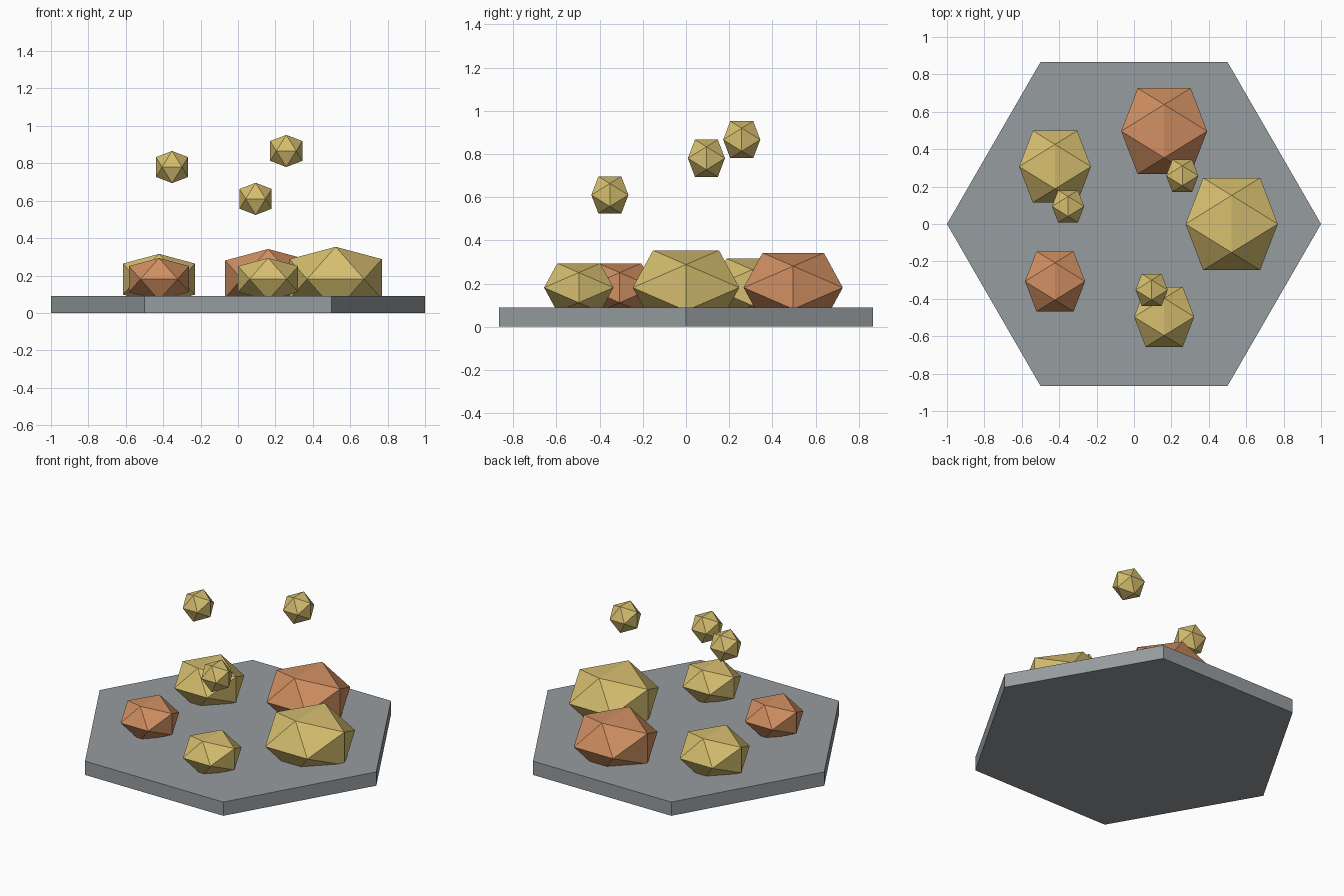
import bpy
import bmesh
from math import cos, sin, radians, sqrt
from mathutils import Vector

cube = bpy.data.objects.get("Cube")
if cube:
    bpy.data.objects.remove(cube, do_unlink=True)


def to_linear(c):
    c /= 255
    return c / 12.92 if c <= 0.04045 else ((c + 0.055) / 1.055) ** 2.4


def make_material(name, *rgb):
    colour = [to_linear(c) for c in rgb] + [1]
    mat = bpy.data.materials.new(name)
    mat.use_nodes = True
    mat.diffuse_color = colour
    mat.node_tree.nodes["Principled BSDF"].inputs["Base Color"].default_value = colour
    return mat


def add_object(name, bm, mat, location=(0, 0, 0)):
    bmesh.ops.recalc_face_normals(bm, faces=bm.faces)
    mesh = bpy.data.meshes.new(name)
    bm.to_mesh(mesh)
    bm.free()
    mesh.materials.append(mat)
    obj = bpy.data.objects.new(name, mesh)
    obj.location = location
    bpy.context.collection.objects.link(obj)


def polar(radius, degrees, z):
    a = radians(degrees)
    return Vector((radius * cos(a), radius * sin(a), z))


def icosahedron(name, radius, squash, location, mat):
    """Hull of three golden rectangles, flattened in height."""
    golden = (1 + sqrt(5)) / 2
    unit = radius / sqrt(1 + golden ** 2)
    bm = bmesh.new()
    for a in (-1, 1):
        for b in (-golden, golden):
            for x, y, z in ((0, a, b), (a, b, 0), (b, 0, a)):
                bm.verts.new((x * unit, y * unit, z * unit * squash))
    bmesh.ops.convex_hull(bm, input=bm.verts)
    add_object(name, bm, mat, location)


stone = make_material("stone grey", 150, 156, 160)
gold = make_material("dull gold", 214, 190, 111)
copper = make_material("copper orange", 208, 143, 98)

# Hexagonal base slab
THICKNESS = 0.09
bm = bmesh.new()
face = bm.faces.new([bm.verts.new(polar(1, 60 * i, 0)) for i in range(6)])
top = bmesh.ops.extrude_face_region(bm, geom=[face], use_keep_orig=True)
top_verts = [g for g in top["geom"] if isinstance(g, bmesh.types.BMVert)]
bmesh.ops.translate(bm, verts=top_verts, vec=(0, 0, THICKNESS))
add_object("base_slab", bm, stone)

# Ring of flattened nuggets sunk into the slab
nuggets = [(0.29, gold), (0.27, copper), (0.226, gold), (0.189, copper), (0.189, gold)]
for i, (radius, mat) in enumerate(nuggets):
    icosahedron(f"nugget_{i + 1}", radius, 0.7, polar(0.522, 72 * i, 0.181), mat)

# Floating shards above
for i, z in enumerate((0.61, 0.866, 0.78)):
    icosahedron(f"floating_shard_{i + 1}", 0.101, 1, polar(0.365, 120 * i - 75, z), gold)
